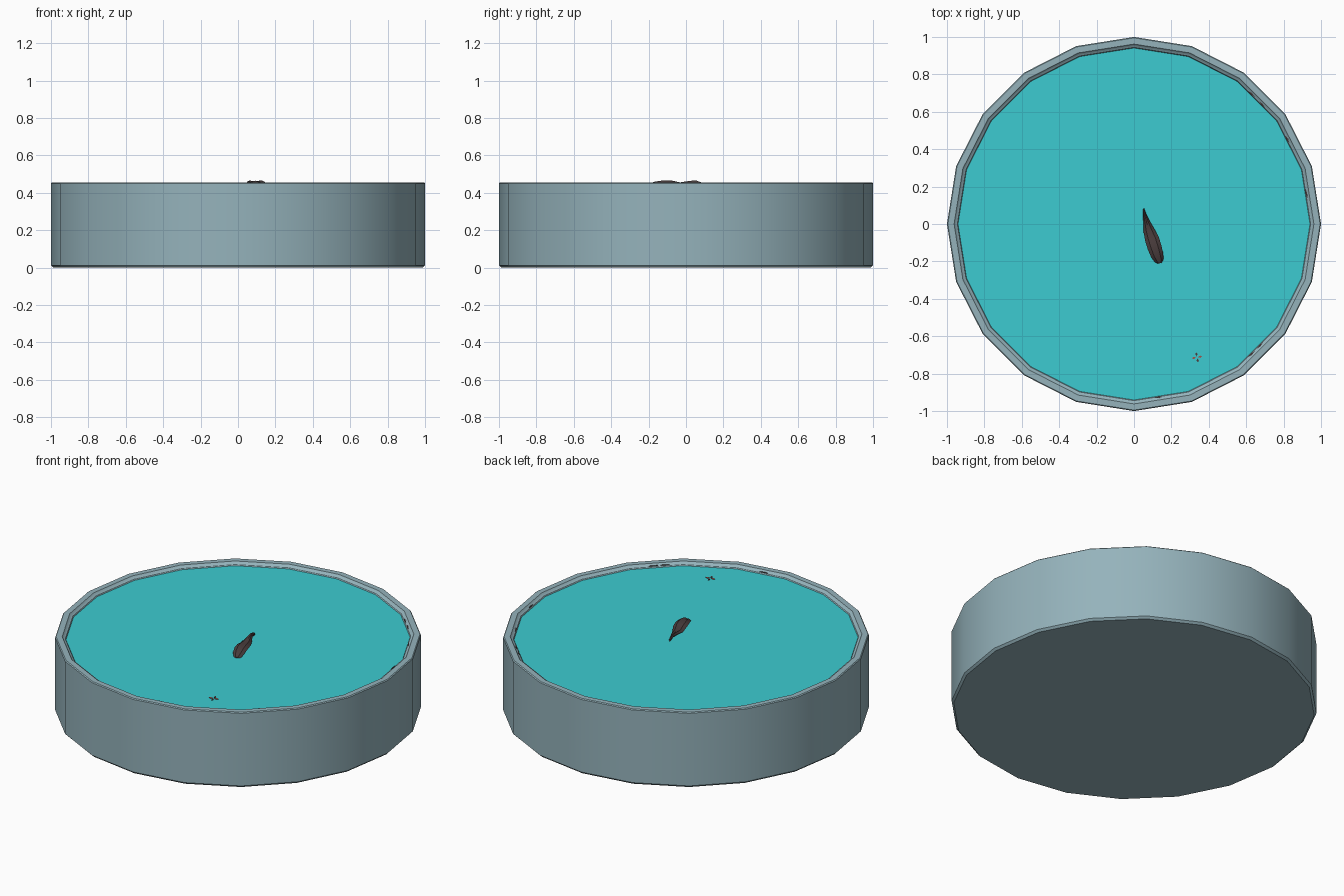
import bpy, bmesh, math
from mathutils import Vector

cube = bpy.data.objects.get("Cube")
if cube:
    bpy.data.objects.remove(cube, do_unlink=True)

SIDES = 20
WATER_Z = 0.436


def material(name, color):
    m = bpy.data.materials.new(name)
    m.use_nodes = True
    m.diffuse_color = (*color, 1)
    m.node_tree.nodes["Principled BSDF"].inputs["Base Color"].default_value = (*color, 1)
    return m


stone = material("blue grey stone", (0.30, 0.45, 0.50))
water = material("turquoise water", (0.046, 0.60, 0.64))
brown = material("dark brown", (0.07, 0.048, 0.048))
red = material("dull red", (0.35, 0.09, 0.07))


def loft(name, rings, mat, smooth=True):
    """Skin a list of equal-length closed rings and cap both ends."""
    bm = bmesh.new()
    loops = [[bm.verts.new(p) for p in ring] for ring in rings]
    n = len(loops[0])
    for a, b in zip(loops, loops[1:]):
        for i in range(n):
            bm.faces.new((a[i], a[(i + 1) % n], b[(i + 1) % n], b[i]))
    bm.faces.new(loops[0])
    bm.faces.new(loops[-1])
    bmesh.ops.recalc_face_normals(bm, faces=bm.faces)
    mesh = bpy.data.meshes.new(name)
    bm.to_mesh(mesh)
    bm.free()
    obj = bpy.data.objects.new(name, mesh)
    bpy.context.collection.objects.link(obj)
    mesh.materials.append(mat)
    if smooth:
        bpy.ops.object.select_all(action="DESELECT")
        obj.select_set(True)
        bpy.context.view_layer.objects.active = obj
        bpy.ops.object.shade_smooth_by_angle(angle=math.radians(35))
    return obj


def circle(r, z):
    return [(r * math.cos(math.tau * i / SIDES), r * math.sin(math.tau * i / SIDES), z)
            for i in range(SIDES)]


# Basin: outer wall, rim, stepped inner wall and floor
profile = [(0.988, 0), (1, 0.012), (1, 0.45), (0.995, 0.455), (0.962, 0.455),
           (0.955, 0.446), (0.945, 0.442), (0.938, 0.43), (0.93, 0.06)]
loft("basin", [circle(r, z) for r, z in profile], stone)

# Water surface
loft("water", [circle(0.932, 0.4), circle(0.941, WATER_Z)], water)

# Floating leaf: centre x, y, top height and half width along its length
spine = [(0.051, 0.082, 0.456, 0.004), (0.057, 0.05, 0.467, 0.009),
         (0.067, 0.01, 0.463, 0.018), (0.080, -0.035, 0.456, 0.030),
         (0.096, -0.08, 0.465, 0.038), (0.110, -0.125, 0.467, 0.038),
         (0.123, -0.165, 0.461, 0.034), (0.134, -0.195, 0.451, 0.025),
         (0.139, -0.21, 0.443, 0.012)]
# Across the leaf: side offset and drop, with a crease along the middle
section = [(-1, -0.012), (-0.5, -0.002), (0, -0.005), (0.5, 0), (1, -0.011),
           (0.5, -0.02), (-0.5, -0.02)]
side = Vector((0.95, 0.3, 0))
loft("floating_leaf",
     [[Vector((x, y, z + dz)) + side * w * s for s, dz in section] for x, y, z, w in spine],
     brown)


def plate(name, x, y, z, length, width, angle, mat):
    """Thin diamond lying flat."""
    u = Vector((math.cos(angle), math.sin(angle), 0))
    v = Vector((-u.y, u.x, 0))
    c = Vector((x, y, z))
    ring = [c + u * length / 2, c + v * width / 2, c - u * length / 2, c - v * width / 2]
    up = Vector((0, 0, 0.003))
    loft(name, [ring, [p + up for p in ring]], mat, smooth=False)


# Small blossom of four petals
for i in range(4):
    a = math.tau * i / 4 + 0.2
    plate(f"petal_{i + 1}", 0.337 + 0.017 * math.cos(a), -0.713 + 0.017 * math.sin(a),
          WATER_Z, 0.024, 0.012, a, brown if i % 2 else red)

# Debris slivers caught along the inner rim
for i, deg in enumerate((10, 29, 43, 48, -44, -48, -82)):
    a = math.radians(deg)
    r = 0.948 * math.cos(math.pi / SIDES) / math.cos(a % (math.tau / SIDES) - math.pi / SIDES)
    plate(f"rim_debris_{i + 1}", r * math.cos(a), r * math.sin(a), 0.444,
          0.05, 0.008, a + math.pi / 2, brown)
